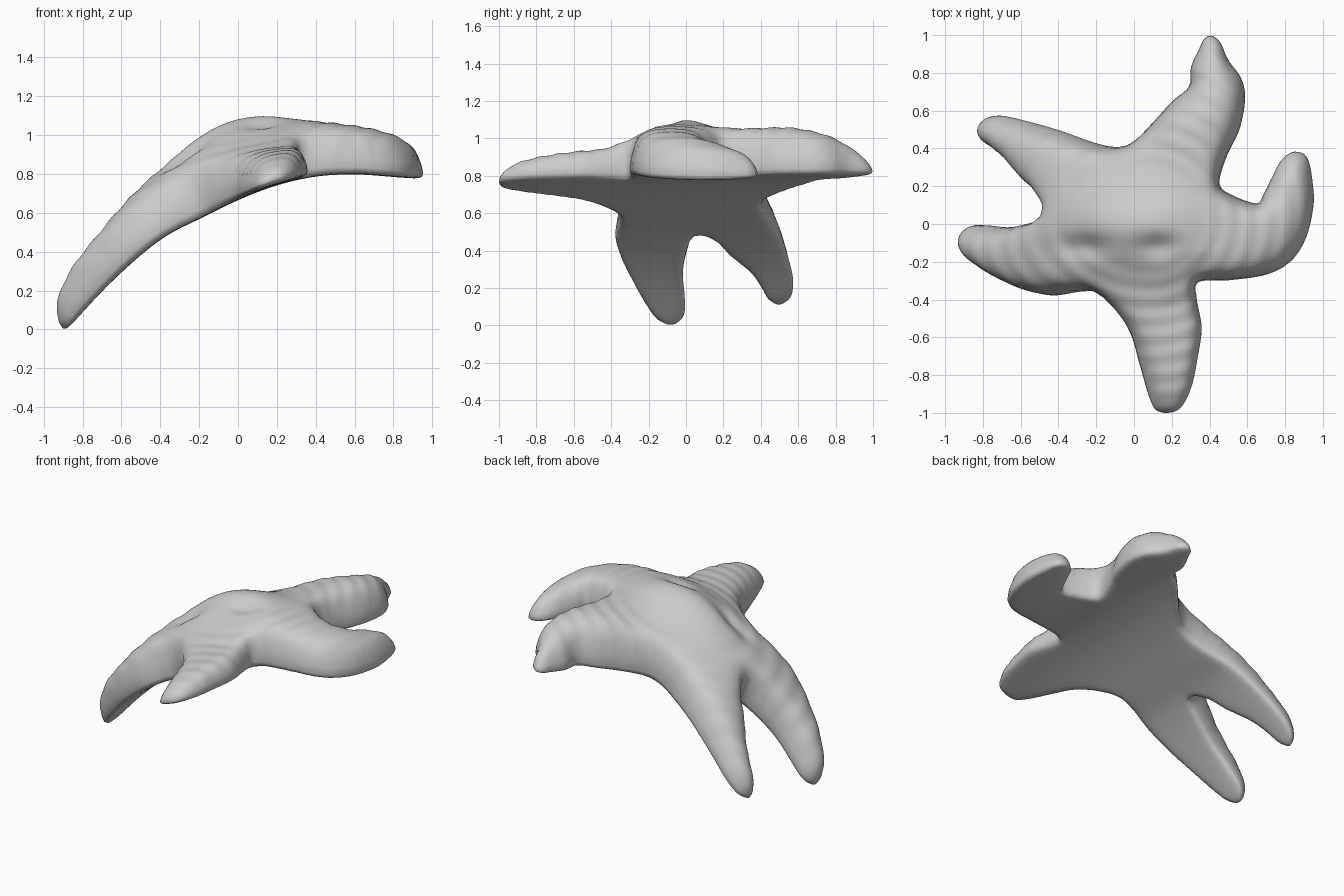
import bpy, math
from mathutils import Vector, kdtree
from mathutils.geometry import delaunay_2d_cdt

if "Cube" in bpy.data.objects:
    bpy.data.objects.remove(bpy.data.objects["Cube"])

STEP = 0.018

# Underside outline of the five-armed body, starting at the back arm tip
OUTLINE = [
    (.41, 1.0), (.46, .96), (.50, .87), (.57, .77), (.59, .66), (.56, .5), (.49, .35), (.455, .21),
    (.53, .15), (.65, .11), (.68, .15), (.73, .25), (.78, .34), (.85, .385), (.92, .35), (.95, .2),
    (.95, .08), (.91, -.08), (.83, -.2), (.7, -.27), (.5, -.3), (.34, -.31), (.335, -.4), (.36, -.55),
    (.34, -.7), (.31, -.85), (.26, -.96), (.2, -1.0), (.12, -.99), (.08, -.92), (.03, -.75),
    (-.02, -.58), (-.1, -.45), (-.19, -.365), (-.28, -.36), (-.43, -.38), (-.58, -.345),
    (-.72, -.275), (-.82, -.21), (-.88, -.15), (-.9, -.07), (-.86, -.01), (-.78, -.005),
    (-.65, -.015), (-.5, .015), (-.43, .04), (-.41, .08), (-.46, .16), (-.55, .23), (-.65, .34),
    (-.73, .4), (-.79, .44), (-.815, .5), (-.78, .56), (-.7, .575), (-.58, .55), (-.4, .5),
    (-.2, .43), (-.08, .41), (0, .44), (.1, .54), (.2, .65), (.29, .73), (.3, .83), (.34, .92),
    (.37, .98)]

# Height of the underside at x = -1.2, -1.0 ... 1.2 (the body droops to the left)
DROOP = [-.45, -.16, .1, .31, .475, .58, .675, .75, .795, .805, .79, .765, .73]


def clamp(v, lo=0.0, hi=1.0):
    return max(lo, min(hi, v))


def catmull(a, b, c, d, t):
    return 0.5 * (2 * b + (c - a) * t + (2 * a - 5 * b + 4 * c - d) * t * t
                  + (3 * b - a - 3 * c + d) * t ** 3)


def droop(x):
    f = (x + 1.2) / .2
    i = max(1, min(len(DROOP) - 3, int(f)))
    return catmull(*DROOP[i - 1:i + 3], f - i) + .025


def place(p, off):
    """Point at an offset from the drooping sheet, leaning with it on the left."""
    s = (droop(p.x + .03) - droop(p.x - .03)) / .06
    n = Vector((-s * clamp((.1 - p.x) / .5), 0, 1)).normalized()
    return Vector((p.x, p.y, droop(p.x))) + n * off


# Smooth dense outline, counter-clockwise
ctrl = [Vector(p) for p in reversed(OUTLINE)]
n = len(ctrl)
rim = []
for i in range(n):
    q = [ctrl[(i + k) % n] for k in (-1, 0, 1, 2)]
    cuts = max(2, round((q[2] - q[1]).length / STEP))
    rim += [catmull(*q, t / cuts) for t in range(cuts)]
m = len(rim)
inward = []
for i in range(m):
    t = (rim[(i + 1) % m] - rim[i - 1]).normalized()
    inward.append(Vector((-t.y, t.x)))

# Interior points: one inset ring, then a triangular lattice
tree = kdtree.KDTree(m)
for i, p in enumerate(rim):
    tree.insert((p.x, p.y, 0), i)
tree.balance()
pts = rim + [p + d * .007 for p, d in zip(rim, inward)]
rows = int(2.1 / (STEP * .866))
for r in range(rows):
    for c in range(int(2.1 / STEP)):
        p = Vector((-1.05 + (c + .5 * (r % 2)) * STEP, -1.05 + r * STEP * .866))
        co, i, dist = tree.find((p.x, p.y, 0))
        if dist > .018 and (p - rim[i]).dot(inward[i]) > 0:
            pts.append(p)
res = delaunay_2d_cdt(pts, [], [list(range(m))], 1, 1e-5)
flat, tris = [Vector(v) for v in res[0]], [list(f) for f in res[2]]

# Swelling of the body: relax a membrane pinned at the rim
N = len(flat)
link = [{} for _ in range(N)]
area = [0.0] * N
count = {}
for f in tris:
    for k in range(3):
        a, b, c = f[k], f[(k + 1) % 3], f[(k + 2) % 3]
        e1, e2 = flat[a] - flat[c], flat[b] - flat[c]
        cr = abs(e1.x * e2.y - e1.y * e2.x) + 1e-9
        w = clamp(.5 * e1.dot(e2) / cr, -2, 5)
        link[a][b] = link[a].get(b, 0) + w
        link[b][a] = link[b].get(a, 0) + w
        area[a] += cr / 6
        key = (min(a, b), max(a, b))
        count[key] = count.get(key, 0) + 1
pinned = {v for e, k in count.items() if k == 1 for v in e}
work = []
for i in range(N):
    ws = [(j, max(w, 1e-4)) for j, w in link[i].items()]
    if i not in pinned and ws:
        tot = sum(w for _, w in ws)
        work.append((i, area[i] / tot, [(j, w / tot) for j, w in ws]))
u = [0.0] * N
for _ in range(260):
    for i, src, ws in work:
        s = src
        for j, w in ws:
            s += w * u[j]
        u[i] += 1.9 * (s - u[i])
swell = [1.85 * math.sqrt(max(0, v)) for v in u]


def skin(p, h):
    """Upper surface: level arms, raised hub, faint wrinkles and two dimples."""
    edge = min(1, h / .15)
    h = .2 * (h / .2) ** 1.25
    h = .235 * math.tanh(h / .21)
    right = clamp((p.x + .1) / .3)
    h *= 1 + right * (.17 * clamp((p.y - .15) / .4) - .26 * clamp((-.15 - p.y) / .3)
                      * clamp((.5 - p.x) / .15))
    h *= 1 + .2 * clamp((-.6 - p.x) / .25)
    h += .14 * edge * math.exp(-((p.x + .01) / .3) ** 2 - ((p.y + .01) / .23) ** 2)
    r = math.hypot(p.x - .08, p.y - .03)
    h += .003 * clamp((r - .22) / .15) * edge * math.sin(r * 2 * math.pi / .1)
    for cx in (-.18, .13):
        h -= .04 * math.exp(-((p.x - cx) / .1) ** 2 - ((p.y + .12) / .06) ** 2)
    return h


# Top and bottom skins share the rim
verts = [place(p, 0 if i in pinned else skin(p, swell[i])) for i, p in enumerate(flat)]
under = {}
for i, p in enumerate(flat):
    if i in pinned:
        under[i] = i
    else:
        under[i] = len(verts)
        verts.append(place(p, -.035 * (1 - math.exp(-swell[i] / .1))))
faces = tris + [[under[i] for i in reversed(f)] for f in tris]

# Stand it on the ground
used = {i for f in faces for i in f}
base = min(verts[i].z for i in used)
for v in verts:
    v.z = v.z - base

mesh = bpy.data.meshes.new("starfish_body")
mesh.from_pydata([tuple(v) for v in verts], [], faces)
mesh.validate()
mesh.shade_smooth()
body = bpy.data.objects.new("starfish_body", mesh)
bpy.context.collection.objects.link(body)
relax = body.modifiers.new("soften", 'SMOOTH')
relax.factor, relax.iterations = .4, 2

grey = bpy.data.materials.new("plain grey")
grey.diffuse_color = (.6, .6, .6, 1)
grey.use_nodes = True
grey.node_tree.nodes["Principled BSDF"].inputs["Base Color"].default_value = grey.diffuse_color
mesh.materials.append(grey)
